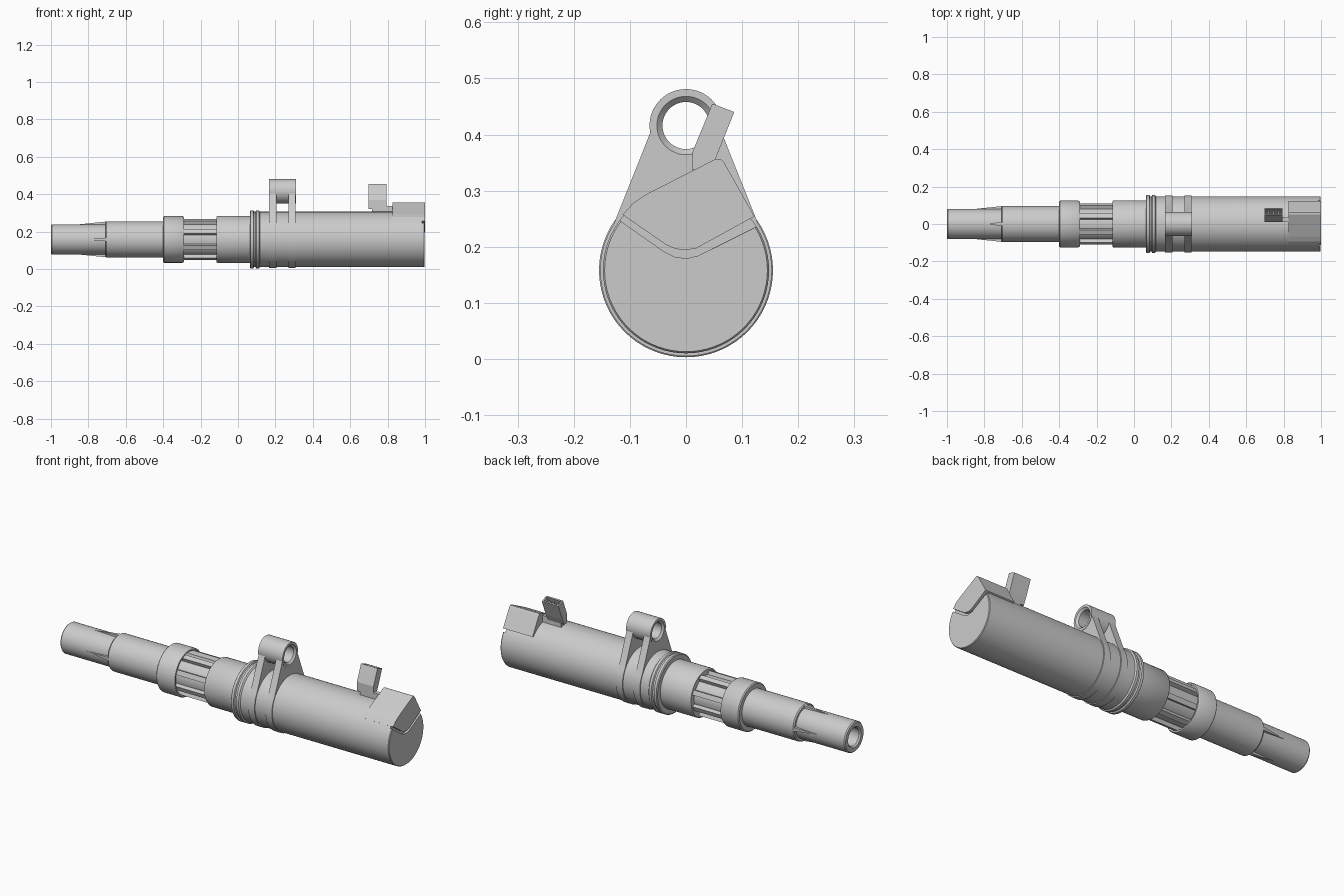
import bpy, bmesh, math
from mathutils import Matrix, Vector

if "Cube" in bpy.data.objects:
    bpy.data.objects.remove(bpy.data.objects["Cube"])

AXIS_Z = 0.158


def finish(name, bm, smooth=True):
    bmesh.ops.recalc_face_normals(bm, faces=bm.faces[:])
    me = bpy.data.meshes.new(name)
    bm.to_mesh(me)
    bm.free()
    ob = bpy.data.objects.new(name, me)
    bpy.context.collection.objects.link(ob)
    if smooth:
        bpy.ops.object.select_all(action='DESELECT')
        ob.select_set(True)
        bpy.context.view_layer.objects.active = ob
        bpy.ops.object.shade_smooth_by_angle(angle=math.radians(30))
    return ob


def lathe(name, prof, cz=AXIS_Z, closed=False, n=64):
    """Revolve (x, radius) points about a line parallel to x."""
    bm = bmesh.new()
    vs = [bm.verts.new((x, 0, cz + r)) for x, r in prof]
    es = [bm.edges.new(p) for p in zip(vs, vs[1:])]
    if closed:
        es.append(bm.edges.new((vs[-1], vs[0])))
    bmesh.ops.spin(bm, geom=vs + es, cent=(0, 0, cz), axis=(1, 0, 0),
                   angle=math.tau, steps=n, use_merge=True)
    bmesh.ops.remove_doubles(bm, verts=bm.verts[:], dist=1e-5)
    return finish(name, bm)


def prism(name, pts, x0, x1, smooth=True):
    """Extrude a (y, z) outline along x."""
    bm = bmesh.new()
    f = bm.faces.new([bm.verts.new((x0, y, z)) for y, z in pts])
    g = bmesh.ops.extrude_face_region(bm, geom=[f])['geom']
    bmesh.ops.translate(bm, vec=(x1 - x0, 0, 0),
                        verts=[v for v in g if isinstance(v, bmesh.types.BMVert)])
    return finish(name, bm, smooth)


def box(name, centre, size, rot_x=0.0):
    bm = bmesh.new()
    bmesh.ops.create_cube(bm, size=1, matrix=Matrix.Translation(centre)
                          @ Matrix.Rotation(rot_x, 4, 'X') @ Matrix.Diagonal((*size, 1)))
    return finish(name, bm, False)


def cut(ob, cutter):
    m = ob.modifiers.new("cut", 'BOOLEAN')
    m.operation, m.solver, m.object = 'DIFFERENCE', 'EXACT', cutter
    cutter.hide_render = True
    cutter.hide_set(True)


def arc(cy, cz, r, a0, a1, n):
    """Points on a circle, degrees measured clockwise from straight up."""
    a = [math.radians(a0 + (a1 - a0) * i / n) for i in range(n + 1)]
    return [(cy + r * math.sin(t), cz + r * math.cos(t)) for t in a]


# hollow nozzle, stepped barrel and open collar
lathe("nozzle_barrel", [
    (-0.70, 0), (-0.70, 0.048), (-0.992, 0.048), (-1.0, 0.055), (-1.0, 0.076),
    (-0.994, 0.081), (-0.708, 0.081), (-0.708, 0.092), (-0.702, 0.097),
    (-0.40, 0.097), (-0.40, 0.120), (-0.395, 0.125), (-0.297, 0.125),
    (-0.29, 0.121), (-0.29, 0.113), (-0.355, 0.113), (-0.355, 0.094),
    (-0.10, 0.094), (-0.10, 0)])

# main body with seal rings
body = lathe("main_body", [
    (-0.11, 0), (-0.115, 0.118), (-0.115, 0.122), (-0.108, 0.126), (0.064, 0.126), (0.064, 0.150),
    (0.068, 0.155), (0.082, 0.155), (0.086, 0.148), (0.094, 0.148),
    (0.098, 0.155), (0.112, 0.155), (0.118, 0.148), (0.994, 0.148),
    (0.998, 0.145), (0.998, 0)], n=72)

# lengthwise ribs between collar and body
for i in range(8):
    a = math.radians(22.5 + 45 * i)
    box(f"rib_{i + 1}", (-0.225, -0.1 * math.sin(a), AXIS_Z + 0.1 * math.cos(a)),
        (0.25, 0.026, 0.026), a)

# tapered fins on the nozzle
for i in range(4):
    bm = bmesh.new()
    h = 0.009
    v = [bm.verts.new((x, y, z)) for x, y, z in (
        (-0.855, 0, 0.08), (-0.70, -h, 0.096), (-0.70, h, 0.096),
        (-0.70, -h, 0.07), (-0.70, h, 0.07), (-0.855, 0, 0.07))]
    bmesh.ops.convex_hull(bm, input=v)
    bm.transform(Matrix.Translation((0, 0, AXIS_Z)) @ Matrix.Rotation(math.pi / 2 * i, 4, 'X'))
    finish(f"nozzle_fin_{i + 1}", bm, False)

# mounting eye sleeve and its two straps
EYE_Z = 0.416
lathe("mount_sleeve", [(0.165, 0.052), (0.165, 0.065), (0.31, 0.065), (0.31, 0.052),
                       (0.30, 0.042), (0.175, 0.042)], cz=EYE_Z, closed=True, n=48)
strap = arc(0, AXIS_Z, 0.153, 57, 303, 48) + arc(0, EYE_Z, 0.064, 260, 257, 1) \
    + arc(0, EYE_Z, 0.056, 255, 105, 16) + arc(0, EYE_Z, 0.064, 103, 100, 1)
for i, x in enumerate((0.167, 0.27)):
    prism(f"mount_strap_{i + 1}", strap, x, x + 0.038)

# raised end housing, seated above the V groove
upper = [(-0.113, 0.257), (-0.035, 0.203), (-0.018, 0.196), (0.0, 0.194),
         (0.018, 0.197), (0.122, 0.254)]
lower = [(0.14, 0.243), (0.022, 0.184), (0.0, 0.179), (-0.02, 0.182),
         (-0.04, 0.192), (-0.14, 0.262)]
prism("end_housing", upper + [(0.068, 0.350), (0.062, 0.356), (0.052, 0.356),
                              (-0.068, 0.295), (-0.093, 0.279)], 0.825, 1.0, False)
groove = prism("groove_cutter", upper + lower, 0.985, 1.05, False)
cut(body, groove)

# tilted connector socket with pins
socket = prism("connector_socket", [(0.012, 0.322), (0.012, 0.370), (0.047, 0.455),
                                    (0.086, 0.440), (0.052, 0.355), (0.036, 0.322)],
               0.697, 0.795, False)
tilt = -math.radians(22.4)
down = Vector((0, -0.381, -0.925))
mouth = Vector((0.746, 0.0665, 0.4475))
cut(socket, box("socket_cutter", mouth + down * 0.02, (0.084, 0.027, 0.10), tilt))
for i in range(3):
    box(f"connector_pin_{i + 1}", mouth + down * 0.045 + Vector(((i - 1) * 0.025, 0, 0)),
        (0.008, 0.016, 0.06), tilt)
box("connector_base", (0.772, 0.024, 0.315), (0.112, 0.024, 0.045))
